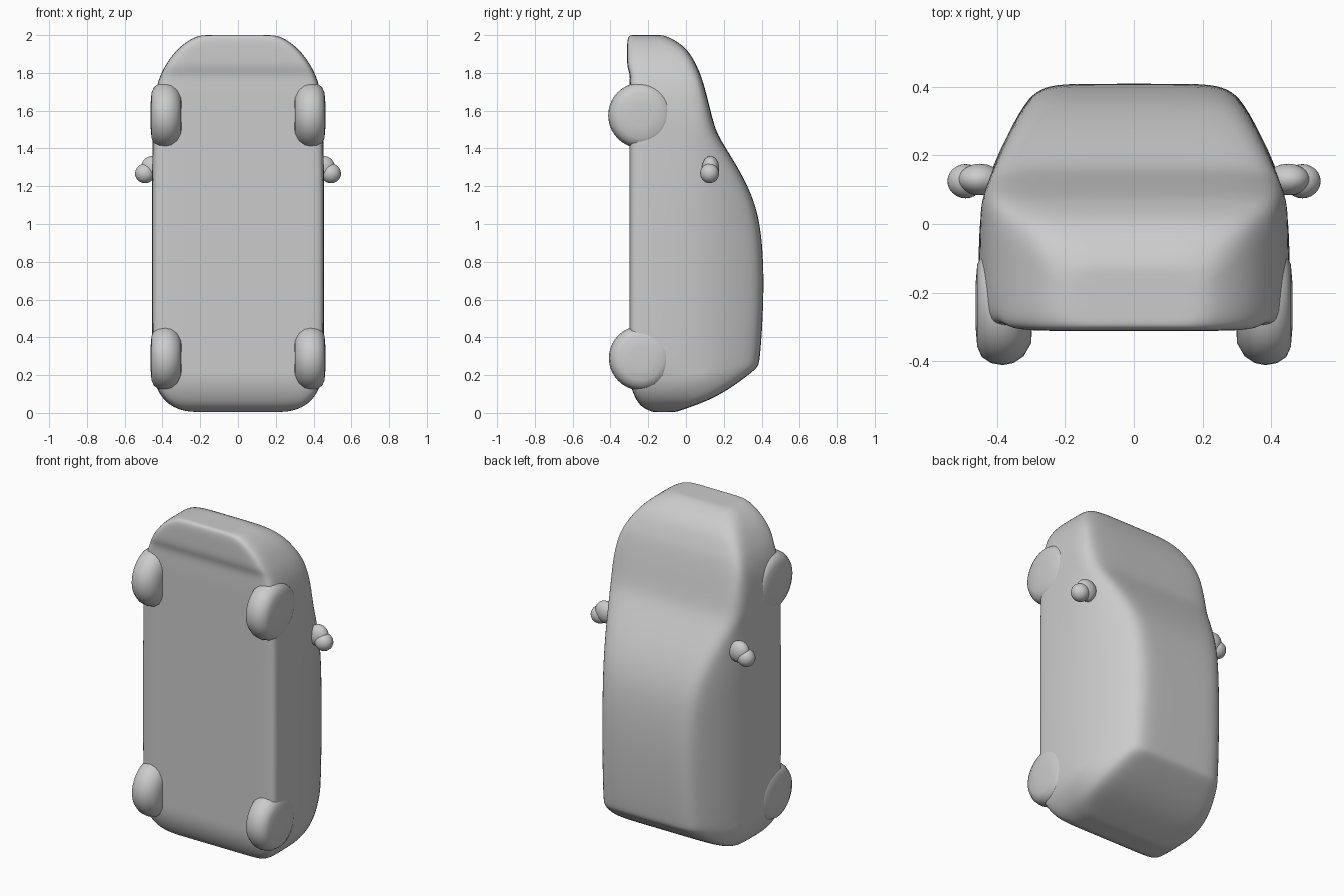
import bpy, bmesh, math
from mathutils import Vector, Matrix

if "Cube" in bpy.data.objects:
    bpy.data.objects.remove(bpy.data.objects["Cube"], do_unlink=True)

grey = bpy.data.materials.new("plain grey")
grey.use_nodes = True
grey.diffuse_color = (0.6, 0.6, 0.6, 1)
grey.node_tree.nodes["Principled BSDF"].inputs["Base Color"].default_value = (0.6, 0.6, 0.6, 1)


def finish(name, bm, levels=0):
    bmesh.ops.recalc_face_normals(bm, faces=bm.faces)
    mesh = bpy.data.meshes.new(name)
    bm.to_mesh(mesh)
    bm.free()
    mesh.materials.append(grey)
    for p in mesh.polygons:
        p.use_smooth = True
    ob = bpy.data.objects.new(name, mesh)
    bpy.context.collection.objects.link(ob)
    if levels:
        sub = ob.modifiers.new("smooth", "SUBSURF")
        sub.levels = sub.render_levels = levels
    return ob


def loft(bm, rings):
    """Skin closed rings of equal length and cap both ends."""
    vs = [[bm.verts.new(p) for p in r] for r in rings]
    n = len(vs[0])
    for a, b in zip(vs, vs[1:]):
        for i in range(n):
            bm.faces.new((a[i], a[(i + 1) % n], b[(i + 1) % n], b[i]))
    bm.faces.new(vs[0])
    bm.faces.new(vs[-1])


def section(z, floor, top, w):
    """Body cross-section: straight sills, then sides leaning in to the roof."""
    def side(y):
        return w - 0.47 * max(0, y - 0.10) - 0.03 * max(0, y + 0.1)
    h = top - floor
    r = min(0.06, h * 0.25)
    ys = [floor + r * 0.9, floor + h * 0.4, floor + h * 0.65, top - r * 1.1]
    edge = side(top)
    half = [(w * 0.5, floor), (w - 0.06, floor), (w - 0.012, floor + r * 0.15)]
    half += [(side(y), y) for y in ys]
    half += [(edge - 0.012, top - r * 0.3), (edge - 0.07, top - 0.002), (edge * 0.5, top)]
    pts = [(0, floor)] + half + [(0, top)] + [(-x, y) for x, y in reversed(half)]
    return [Vector((x, y, z)) for x, y in pts]


# Body: height, floor, roof line and half width from tail to nose
stations = [
    (0.005, -0.18, -0.05, 0.27), (0.03, -0.235, 0.02, 0.345),
    (0.07, -0.265, 0.13, 0.395), (0.13, -0.29, 0.235, 0.432),
    (0.19, -0.30, 0.315, 0.447), (0.24, -0.30, 0.38, 0.452),
    (0.27, -0.30, 0.388, 0.454), (0.40, -0.30, 0.40, 0.456),
    (0.60, -0.30, 0.41, 0.457), (0.80, -0.30, 0.41, 0.457),
    (1.00, -0.30, 0.393, 0.457), (1.15, -0.30, 0.352, 0.457),
    (1.30, -0.30, 0.275, 0.455), (1.43, -0.30, 0.192, 0.453),
    (1.50, -0.30, 0.155, 0.453), (1.60, -0.30, 0.13, 0.452),
    (1.72, -0.30, 0.10, 0.435), (1.79, -0.295, 0.078, 0.41),
    (1.83, -0.312, 0.06, 0.39), (1.89, -0.312, 0.03, 0.352),
    (1.94, -0.312, -0.01, 0.305), (1.98, -0.31, -0.07, 0.25),
    (2.0, -0.30, -0.12, 0.20)]
rings = [section(*s) for s in stations]


def shrunk(ring):
    c = sum(ring, Vector()) / len(ring)
    return [c + (p - c) * 0.7 for p in ring]


bm = bmesh.new()
loft(bm, [shrunk(rings[0])] + rings + [shrunk(rings[-1])])
finish("body", bm, 2)

# Wheels: rounded tyre profile (distance along the axle, radius)
profile = [(-0.085, 0.06), (-0.082, 0.11), (-0.06, 0.148), (-0.03, 0.168), (0, 0.174),
           (0.035, 0.168), (0.062, 0.15), (0.075, 0.12), (0.08, 0.06)]
for end, z, r in (("rear", 0.29, 0.98), ("front", 1.575, 1.0)):
    for name, s in (("left", 1), ("right", -1)):
        bm = bmesh.new()
        loft(bm, [[Vector((s * (0.383 + x), -0.238 + r * q * math.cos(a), z + r * q * math.sin(a)))
                   for a in [math.tau * i / 40 for i in range(40)]] for x, q in profile])
        finish(f"{end}_{name}_wheel", bm)

# Door mirrors: rounded shell on a short arm
for name, s in (("left", 1), ("right", -1)):
    for part, loc, size, tilt in (("mirror", (0.492, 0.125, 1.268), (0.053, 0.05, 0.052), 0.2),
                                  ("mirror_arm", (0.45, 0.13, 1.295), (0.062, 0.046, 0.066), 0.6)):
        bm = bmesh.new()
        m = (Matrix.Translation((s * loc[0], loc[1], loc[2]))
             @ Matrix.Rotation(s * tilt, 4, 'Y') @ Matrix.Diagonal((*size, 1)))
        bmesh.ops.create_uvsphere(bm, u_segments=24, v_segments=14, radius=1, matrix=m)
        finish(f"{name}_{part}", bm)
